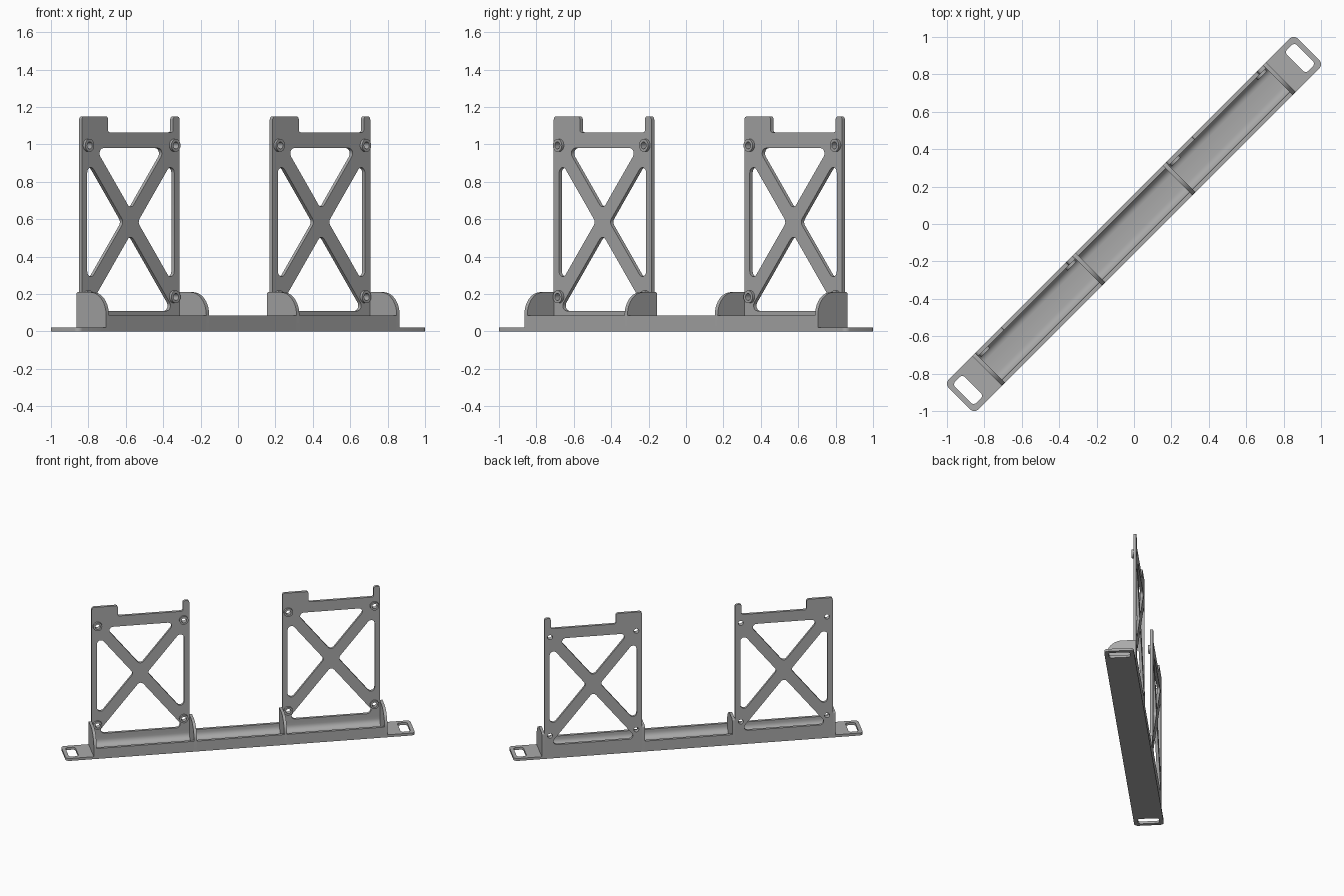
import bpy, bmesh, math
from mathutils import Matrix, Vector

if "Cube" in bpy.data.objects:
    bpy.data.objects.remove(bpy.data.objects["Cube"])

grey = bpy.data.materials.new("plain_grey")
grey.use_nodes = True
grey.diffuse_color = (0.4, 0.4, 0.4, 1)
grey.node_tree.nodes["Principled BSDF"].inputs["Base Color"].default_value = (0.4, 0.4, 0.4, 1)

# Working axes: U along the rail, V towards its back; the rail lies on the diagonal
U, V, Z = Vector((1, 0, 0)), Vector((0, 1, 0)), Vector((0, 0, 1))
DIAGONAL = Matrix.Rotation(math.radians(45), 4, 'Z')

W = 0.112            # half width of rail
T = 0.022            # wall thickness
END, TIP = 1.11, 1.32
INNER = 0.33
BAY = 0.721          # centre of each frame
LIP = 0.085


def rounded(corners, steps=6):
    """Polygon from (x, y, radius) corners with arcs at the corners."""
    out = []
    for i, (x, y, r) in enumerate(corners):
        p = Vector((x, y))
        a = (Vector(corners[i - 1][:2]) - p).normalized()
        b = (Vector(corners[(i + 1) % len(corners)][:2]) - p).normalized()
        if r == 0:
            out.append(p)
            continue
        half = a.angle(b) / 2
        centre = p + (a + b).normalized() * r / math.sin(half)
        d1 = p + a * r / math.tan(half) - centre
        d2 = p + b * r / math.tan(half) - centre
        sweep = math.pi - 2 * half
        for k in range(steps + 1):
            t = k / steps
            d = (d1 * math.sin((1 - t) * sweep) + d2 * math.sin(t * sweep)) / math.sin(sweep)
            out.append(centre + d)
    return out


def circle(x, y, r, n=20):
    return [Vector((x + r * math.cos(2 * math.pi * k / n),
                    y + r * math.sin(2 * math.pi * k / n))) for k in range(n)]


def plate(name, outlines, a, b, lo, hi):
    """Extrude outlines (first is the rim, others are holes) along a x b from lo to hi."""
    curve = bpy.data.curves.new(name + "_outline", 'CURVE')
    curve.dimensions = '2D'
    curve.fill_mode = 'BOTH'
    curve.extrude = (hi - lo) / 2
    for pts in outlines:
        s = curve.splines.new('POLY')
        s.points.add(len(pts) - 1)
        for sp, p in zip(s.points, pts):
            sp.co = (p.x, p.y, 0, 1)
        s.use_cyclic_u = True
    temp = bpy.data.objects.new(name + "_temp", curve)
    bpy.context.collection.objects.link(temp)
    bpy.context.view_layer.update()
    mesh = bpy.data.meshes.new_from_object(temp.evaluated_get(bpy.context.evaluated_depsgraph_get()))
    bpy.data.objects.remove(temp)
    bpy.data.curves.remove(curve)

    n = a.cross(b)
    basis = Matrix((a, b, n)).transposed().to_4x4()
    mesh.transform(DIAGONAL @ Matrix.Translation(n * (lo + hi) / 2) @ basis)
    bm = bmesh.new()
    bm.from_mesh(mesh)
    bmesh.ops.remove_doubles(bm, verts=bm.verts, dist=1e-5)
    bmesh.ops.recalc_face_normals(bm, faces=bm.faces)
    bm.to_mesh(mesh)
    bm.free()
    mesh.name = name
    mesh.materials.clear()
    mesh.materials.append(grey)
    mesh.shade_smooth()
    mesh.set_sharp_from_angle(angle=math.radians(30))
    obj = bpy.data.objects.new(name, mesh)
    bpy.context.collection.objects.link(obj)
    return obj


# Slotted mounting tabs at both ends
for side, label in ((-1, "right"), (1, "left")):
    rim = [(side * END, -W, 0), (side * TIP, -W, 0.03), (side * TIP, W, 0.03), (side * END, W, 0)]
    c, l, w = side * 1.255, 0.08, 0.037
    slot = [(c - w, -l, 0.02), (c + w, -l, 0.02), (c + w, l, 0.02), (c - w, l, 0.02)]
    plate(label + "_mounting_tab", [rounded(rim), rounded(slot)], U, V, 0, 0.02)

# Trough sections with rounded inside corners
I = W - T
trough = rounded([(-W, 0, 0), (W, 0, 0), (W, LIP, 0), (I, LIP, 0), (I, 0.02, 0.045),
                  (-I, 0.02, 0.045), (-I, LIP, 0), (-W, LIP, 0)])
for label, lo, hi in (("right", T - END, -INNER - T), ("middle", -INNER, INNER),
                      ("left", INNER + T, END - T)):
    plate(label + "_trough", [trough], V, Z, lo, hi)

# Gussets beside each frame
gusset = rounded([(-W, 0, 0), (W, 0, 0), (W, 0.21, 0.012), (-W, 0.21, 0.12)], 10)
for label, lo in (("right_outer", -END), ("right_inner", -INNER - T),
                  ("left_inner", INNER), ("left_outer", END - T)):
    plate(label + "_gusset", [gusset], V, Z, lo, lo + T)

# Cross-braced upright frames with screw bosses
H, P = 0.369, 0.329              # half width, inner edge of posts
MID, SLOPE, GAP = 0.585, 1.24, 0.065
LOW, HIGH, R = 0.11, 0.98, 0.028
rise = SLOPE * P - GAP
for c, label in ((-BAY, "right"), (BAY, "left")):
    rim = [(c - H, LIP, 0), (c + H, LIP, 0), (c + H, 1.15, 0.018), (c + H - 0.049, 1.15, 0.018),
           (c + H - 0.049, 1.065, 0.012), (c - H + 0.198, 1.065, 0.012),
           (c - H + 0.198, 1.15, 0.018), (c - H, 1.15, 0.018)]
    holes = []
    for s in (-1, 1):
        holes.append([(c + s * P, MID - rise, R), (c + s * GAP / SLOPE, MID, R),
                      (c + s * P, MID + rise, R)])
    for s, edge in ((-1, LOW), (1, HIGH)):
        apex = MID + s * GAP
        half = abs(edge - apex) / SLOPE
        holes.append([(c - half, edge, R), (c + half, edge, R), (c, apex, R)])
    screws = [(c + s * 0.326, z) for s in (-1, 1) for z in (0.185, 0.995)]
    plate(label + "_frame",
          [rounded(rim)] + [rounded(h) for h in holes] + [circle(x, z, 0.019) for x, z in screws],
          U, Z, -W, -I)
    for i, (x, z) in enumerate(screws):
        plate(f"{label}_screw_boss_{i + 1}", [circle(x, z, 0.034), circle(x, z, 0.019)],
              U, Z, -I, -I + 0.016)
